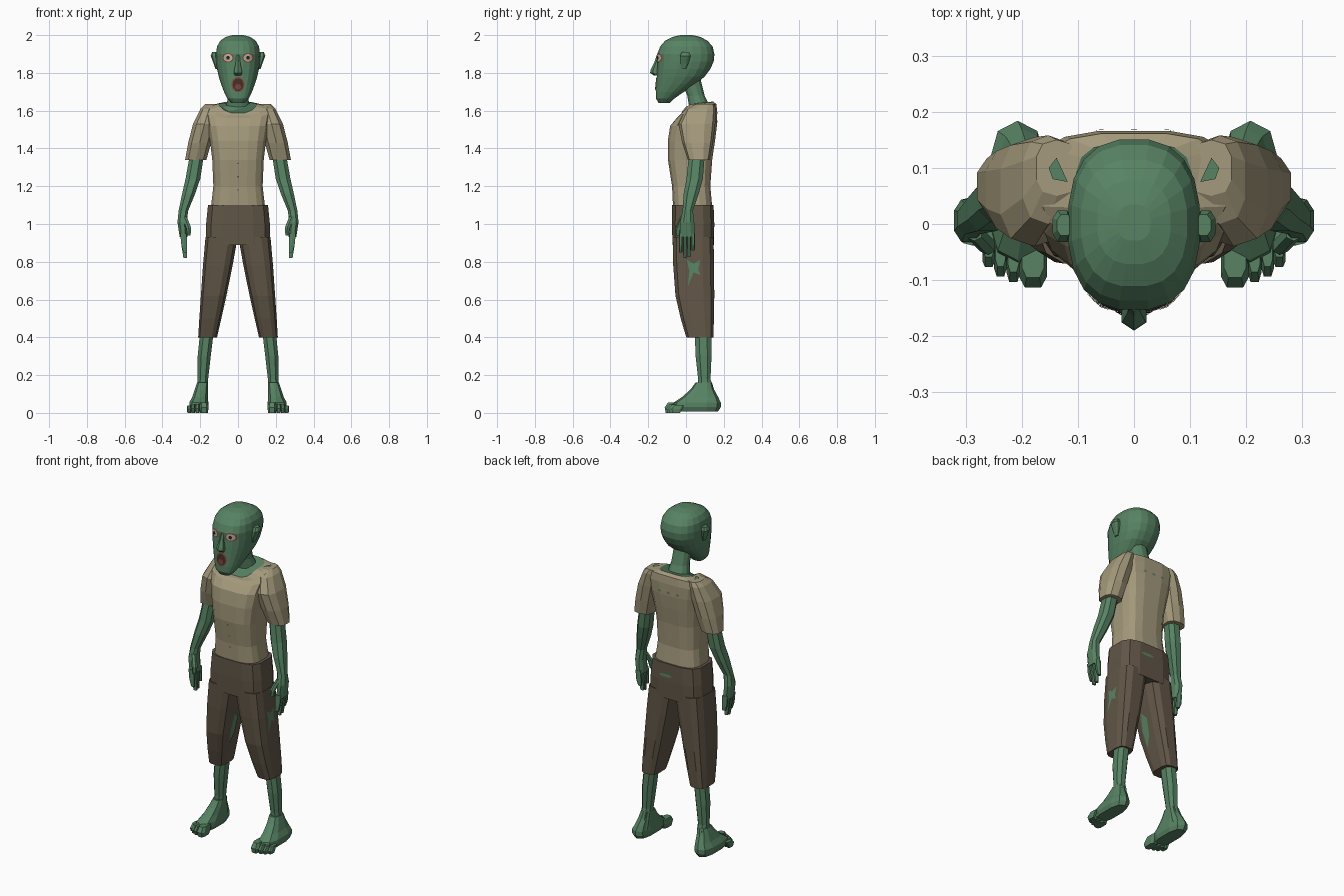
import bpy, bmesh, math
from mathutils import Vector
from mathutils.bvhtree import BVHTree


def material(name, rgb):
    m = bpy.data.materials.new(name)
    m.diffuse_color = (*rgb, 1)
    return m


SKIN = material("green skin", (0.095, 0.225, 0.125))
SHIRT = material("tan cloth", (0.37, 0.32, 0.20))
PANTS = material("brown cloth", (0.118, 0.092, 0.062))
RIM = material("red eyelid", (0.20, 0.08, 0.055))
WHITE = material("eye white", (0.58, 0.48, 0.38))
DARK = material("dark pupil", (0.02, 0.018, 0.015))
MOUTH = material("dark mouth", (0.07, 0.025, 0.02))
TONGUE = material("tongue", (0.17, 0.06, 0.05))


def finish(bm, name, mat):
    me = bpy.data.meshes.new(name)
    bm.to_mesh(me)
    bm.free()
    me.materials.append(mat)
    ob = bpy.data.objects.new(name, me)
    bpy.context.collection.objects.link(ob)
    return ob


def loft(name, rings, mat, n=12, p=0.65, side=1):
    """Skin level rings (z, x0, x1, y front, y back[, z shift front, z shift back])."""
    bm = bmesh.new()
    loops = []
    for z, x0, x1, yf, yb, *shift in rings:
        zf, zb = shift or (0, 0)
        loop = []
        for i in range(n):
            a = 2 * math.pi * (i + 0.5) / n
            c, s = math.cos(a), math.sin(a)
            x = (x0 + x1) / 2 + (x1 - x0) / 2 * math.copysign(abs(c) ** p, c)
            y = (yf + yb) / 2 + (yb - yf) / 2 * math.copysign(abs(s) ** p, s)
            loop.append(bm.verts.new((side * x, y, z + s * s * (zb if s > 0 else zf))))
        loops.append(loop)
    for a, b in zip(loops, loops[1:]):
        for i in range(n):
            j = (i + 1) % n
            bm.faces.new((a[i], a[j], b[j], b[i]))
    bm.faces.new(loops[0])
    bm.faces.new(loops[-1])
    bmesh.ops.recalc_face_normals(bm, faces=bm.faces)
    return finish(bm, name, mat)


def patch(name, target, axis, sign, outline, mat, off=0.004):
    """Thin plate laid on a part by projecting an outline along an axis."""
    src = bmesh.new()
    src.from_mesh(target.data)
    tree = BVHTree.FromBMesh(src)
    src.free()
    d = Vector((0, 0, 0))
    d[axis] = -sign
    n = len(outline)
    mid = Vector((sum(q[0] for q in outline) / n, sum(q[1] for q in outline) / n))
    bm = bmesh.new()

    def drop(q):
        o = [q[0], q[1]]
        o.insert(axis, 3 * sign)
        hit = tree.ray_cast(Vector(o), d)[0]
        if hit is None:
            hit = tree.find_nearest(Vector(o))[0]
        return bm.verts.new(hit - d * off)

    centre = drop(mid)
    inner = [drop(mid.lerp(Vector(q), 0.5)) for q in outline]
    outer = [drop(q) for q in outline]
    for i in range(n):
        j = (i + 1) % n
        bm.faces.new((centre, inner[i], inner[j]))
        bm.faces.new((inner[i], outer[i], outer[j], inner[j]))
    bmesh.ops.recalc_face_normals(bm, faces=bm.faces)
    bm.normal_update()
    if sum((f.normal.dot(d) for f in bm.faces)) > 0:
        bmesh.ops.reverse_faces(bm, faces=bm.faces)
    return finish(bm, name, mat)


def oval(cx, cy, rx, ry, n=10):
    return [(cx + rx * math.cos(2 * math.pi * i / n), cy + ry * math.sin(2 * math.pi * i / n))
            for i in range(n)]


def centred(rows):
    return [(r[0], -r[1], *r[1:]) for r in rows]


# Head and neck
head = loft("head", centred([
    (1.64, 0.035, -0.145, -0.085), (1.665, 0.058, -0.16, -0.06),
    (1.70, 0.075, -0.16, -0.01), (1.74, 0.09, -0.158, 0.05),
    (1.78, 0.103, -0.156, 0.10), (1.82, 0.112, -0.154, 0.13),
    (1.86, 0.117, -0.152, 0.148), (1.90, 0.118, -0.154, 0.152),
    (1.94, 0.112, -0.138, 0.142), (1.97, 0.095, -0.112, 0.115),
    (1.99, 0.066, -0.072, 0.078), (2.0, 0.03, -0.03, 0.035)]), SKIN, 20, 0.8)
loft("neck", centred([
    (1.60, 0.105, -0.03, 0.14, -0.025, 0.02), (1.63, 0.064, 0.015, 0.12, -0.01, 0.01),
    (1.68, 0.052, 0.005, 0.10), (1.74, 0.05, -0.02, 0.085), (1.80, 0.05, -0.03, 0.07)]), SKIN, 12, 0.9)
loft("nose", centred([
    (1.785, 0.018, -0.168, -0.13), (1.80, 0.026, -0.19, -0.13), (1.815, 0.023, -0.188, -0.13),
    (1.86, 0.013, -0.166, -0.13), (1.895, 0.012, -0.155, -0.13)]), SKIN, 6, 1)

# Face details
patch("lips", head, 1, -1, oval(0, 1.738, 0.036, 0.042), RIM, 0.003)
patch("mouth", head, 1, -1, oval(0, 1.738, 0.029, 0.035), MOUTH, 0.005)
patch("tongue", head, 1, -1, oval(0, 1.726, 0.017, 0.016, 8), TONGUE, 0.007)
for s in (1, -1):
    patch("eyelid", head, 1, -1, oval(s * 0.053, 1.88, 0.031, 0.026), RIM, 0.003)
    patch("eyeball", head, 1, -1, oval(s * 0.053, 1.88, 0.024, 0.020), WHITE, 0.005)
    patch("pupil", head, 1, -1, oval(s * 0.053, 1.88, 0.010, 0.011, 8), DARK, 0.007)
    loft("ear", [(1.82, 0.10, 0.12, -0.025, 0.0), (1.85, 0.105, 0.13, -0.032, 0.015),
                 (1.89, 0.11, 0.146, -0.034, 0.026), (1.91, 0.11, 0.138, -0.022, 0.018)],
         SKIN, 8, 0.8, s)

# Shirt body
shirt = loft("shirt", centred([
    (1.09, 0.145, -0.07, 0.14), (1.20, 0.132, -0.075, 0.13), (1.34, 0.138, -0.097, 0.14),
    (1.44, 0.15, -0.098, 0.155), (1.52, 0.165, -0.085, 0.165),
    (1.59, 0.178, -0.05, 0.167, -0.03, 0), (1.625, 0.165, -0.03, 0.162, -0.05, 0.01),
    (1.637, 0.105, -0.025, 0.145, -0.05, 0.012)]), SHIRT, 16, 0.62)
# cap of the shirt top is the open neckline, so it shows skin
shirt.data.materials.append(SKIN)
shirt.data.polygons[len(shirt.data.polygons) - 1].material_index = 1

# Trouser seat
seat = loft("trouser_seat", centred([
    (0.89, 0.174, -0.073, 0.15), (1.0, 0.172, -0.077, 0.152), (1.10, 0.162, -0.075, 0.148)]),
    PANTS, 12, 0.55)

legs = {}
for s in (1, -1):
    # Sleeve and bare arm
    sleeve = loft("sleeve", [
        (1.635, 0.10, 0.175, 0.05, 0.15), (1.61, 0.105, 0.20, 0.0, 0.158),
        (1.53, 0.115, 0.24, -0.04, 0.155), (1.43, 0.14, 0.266, -0.02, 0.142),
        (1.34, 0.165, 0.282, 0.01, 0.125)], SHIRT, 10, 0.75, s)
    loft("arm", [
        (1.45, 0.18, 0.25, 0.03, 0.11), (1.34, 0.182, 0.262, 0.01, 0.10),
        (1.24, 0.197, 0.28, 0.0, 0.092), (1.16, 0.225, 0.298, -0.015, 0.07),
        (1.07, 0.262, 0.316, -0.02, 0.038), (1.01, 0.27, 0.322, -0.034, 0.046),
        (0.93, 0.266, 0.31, -0.036, 0.048)], SKIN, 8, 0.8, s)
    # Fingers and thumb
    for y, tip in ((-0.028, 0.85), (-0.006, 0.82), (0.016, 0.825), (0.038, 0.86)):
        loft("finger", [(tip, 0.268, 0.29, y - 0.008, y + 0.008),
                        (0.89, 0.268, 0.302, y - 0.01, y + 0.01),
                        (0.95, 0.27, 0.308, y - 0.01, y + 0.01)], SKIN, 6, 0.8, s)
    loft("thumb", [(0.94, 0.25, 0.268, -0.055, -0.032), (0.98, 0.246, 0.276, -0.055, -0.025),
                   (1.04, 0.27, 0.30, -0.03, 0.0)], SKIN, 6, 0.8, s)
    # Trouser leg
    legs[s] = loft("trouser_leg", [
        (0.40, 0.11, 0.212, 0.0, 0.146), (0.50, 0.087, 0.206, -0.03, 0.15),
        (0.62, 0.06, 0.198, -0.058, 0.152), (0.78, 0.027, 0.187, -0.07, 0.151),
        (0.93, 0.0, 0.174, -0.073, 0.148)], PANTS, 12, 0.62, s)
    # Shin, foot and toes
    loft("shin", [
        (0.06, 0.16, 0.225, 0.06, 0.165), (0.18, 0.156, 0.216, 0.062, 0.132),
        (0.30, 0.142, 0.216, 0.048, 0.138), (0.38, 0.132, 0.208, 0.045, 0.138),
        (0.46, 0.125, 0.20, 0.045, 0.138)], SKIN, 8, 0.85, s)
    loft("foot", [
        (0.008, 0.165, 0.25, -0.06, 0.17), (0.03, 0.155, 0.26, -0.075, 0.184),
        (0.055, 0.155, 0.26, -0.065, 0.184), (0.085, 0.158, 0.243, -0.02, 0.17),
        (0.125, 0.157, 0.23, 0.025, 0.148), (0.16, 0.157, 0.218, 0.05, 0.138)], SKIN, 10, 0.75, s)
    for x, w, tip, h in ((0.18, 0.026, -0.115, 0.056), (0.215, 0.013, -0.105, 0.048),
                         (0.238, 0.012, -0.095, 0.044), (0.259, 0.012, -0.078, 0.04)):
        loft("toe", [(0.0, x - w * 0.8, x + w * 0.8, tip + 0.006, -0.03),
                     (h * 0.5, x - w, x + w, tip, -0.02),
                     (h, x - w * 0.8, x + w * 0.8, tip + 0.018, -0.01)], SKIN, 8, 0.6, s)
    # Torn shoulder
    patch("shoulder_tear", sleeve, 2, 1,
          [(s * 0.118, 0.075), (s * 0.145, 0.08), (s * 0.152, 0.10), (s * 0.138, 0.118)], SKIN)

# Holes in the clothes
for x in (-0.06, 0, 0.06):
    patch("back_hole", shirt, 1, 1, oval(x, 1.54, 0.013, 0.009, 4), SKIN)
for z in (1.18, 1.25, 1.32):
    patch("front_hole", shirt, 1, -1, oval(0, z, 0.004, 0.005, 4), DARK)
patch("seat_tear", seat, 1, 1, oval(0.03, 1.03, 0.045, 0.01, 6), SKIN)
patch("outer_leg_tear", legs[1], 0, 1,
      [(0.005, 0.81), (0.04, 0.79), (0.075, 0.81), (0.065, 0.76), (0.075, 0.73),
       (0.04, 0.745), (0.01, 0.67), (0.018, 0.75)], SKIN)
patch("inner_leg_tear", legs[-1], 0, 1,
      [(0.02, 0.74), (0.06, 0.70), (0.055, 0.60), (0.025, 0.54), (0.01, 0.64)], SKIN)
